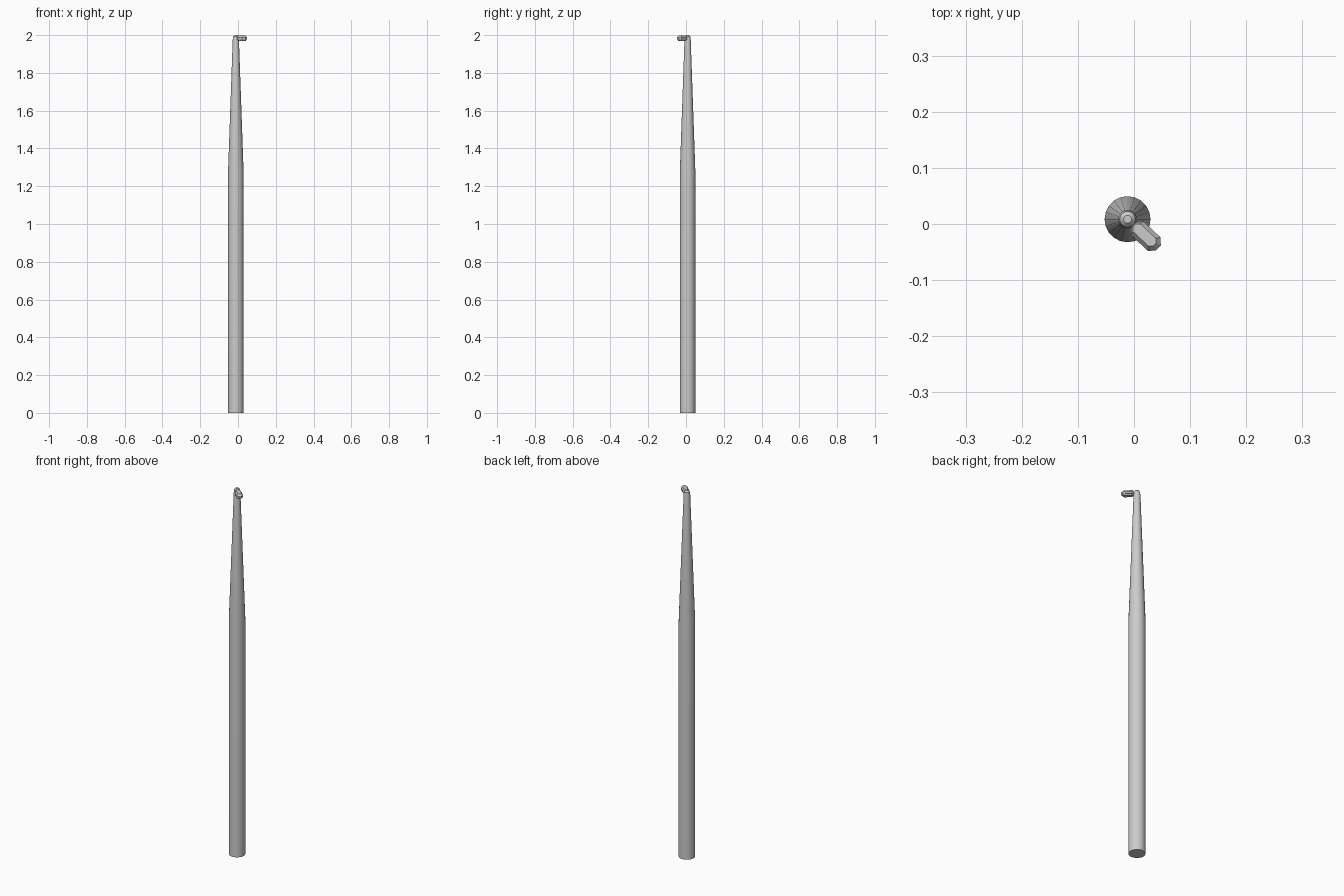
import bpy, bmesh, math
from mathutils import Matrix, Vector

if "Cube" in bpy.data.objects:
    bpy.data.objects.remove(bpy.data.objects["Cube"])

CX, CY = -0.0115, 0.0085      # pole axis
ANGLE = math.radians(-43)     # direction the lamp points


def loft(name, rings, smooth=None):
    """Skin a stack of equal-length point rings and cap both ends."""
    bm = bmesh.new()
    loops = [[bm.verts.new(p) for p in ring] for ring in rings]
    n = len(loops[0])
    for a, b in zip(loops, loops[1:]):
        for i in range(n):
            j = (i + 1) % n
            bm.faces.new((a[i], a[j], b[j], b[i]))
    bm.faces.new(loops[0][::-1])
    bm.faces.new(loops[-1])
    bmesh.ops.recalc_face_normals(bm, faces=bm.faces)
    me = bpy.data.meshes.new(name)
    bm.to_mesh(me)
    bm.free()
    ob = bpy.data.objects.new(name, me)
    bpy.context.collection.objects.link(ob)
    return ob


def circle(r, z, n=20):
    return [Vector((r * math.cos(2 * math.pi * i / n), r * math.sin(2 * math.pi * i / n), z))
            for i in range(n)]


def outline(x0, x1, w, cut, z):
    """Long rectangle with chamfered corners, along +x."""
    return [Vector(p) for p in (
        (x0, -w + cut, z), (x0 + cut, -w, z), (x1 - cut, -w, z), (x1, -w + cut, z),
        (x1, w - cut, z), (x1 - cut, w, z), (x0 + cut, w, z), (x0, w - cut, z))]


# Pole: straight shaft, long taper, rounded tip
pole = loft("pole", [circle(r, z) for r, z in (
    (0.041, 0), (0.041, 1.28), (0.0165, 1.975), (0.014, 1.993), (0.007, 2.0))])

# Lamp housing: bevelled, chamfered shell
housing = loft("lamp_housing", [
    outline(0.014, 0.075, 0.0165, 0.010, 1.977),
    outline(0.014, 0.075, 0.0165, 0.010, 1.987),
    outline(0.016, 0.066, 0.0095, 0.006, 1.997)])

# Lens: shallow bowl under the housing
lens = loft("lamp_lens", [
    outline(0.020, 0.068, 0.010, 0.006, 1.970),
    outline(0.017, 0.072, 0.014, 0.008, 1.978)])

# Short arm joining the housing to the pole tip
arm = loft("lamp_arm", [
    [Vector((x, r * math.cos(math.pi * i / 4), 1.988 + r * math.sin(math.pi * i / 4)))
     for i in range(8)] for x, r in ((0.0, 0.004), (0.022, 0.005))])

for ob in (housing, lens, arm):
    ob.matrix_world = Matrix.Translation((CX, CY, 0)) @ Matrix.Rotation(ANGLE, 4, 'Z')
pole.location = (CX, CY, 0)

# Smooth the round shaft, keep sharp ends
bpy.ops.object.select_all(action='DESELECT')
pole.select_set(True)
bpy.context.view_layer.objects.active = pole
bpy.ops.object.shade_smooth_by_angle(angle=math.radians(30))
